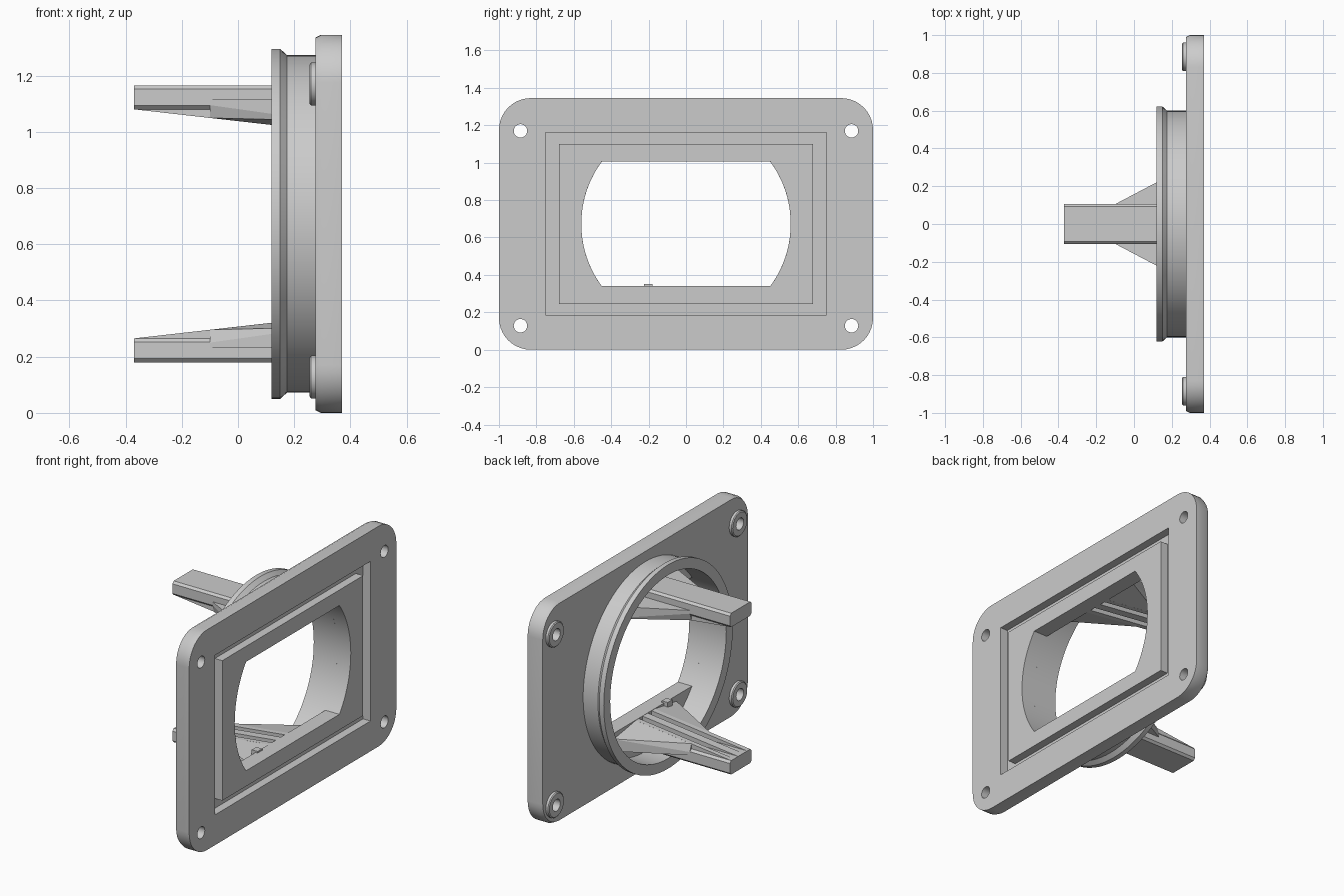
import bpy, bmesh
from math import cos, sin, pi, sqrt, asin

if "Cube" in bpy.data.objects:
    bpy.data.objects.remove(bpy.data.objects["Cube"])

CZ = 0.6725  # height of the tube axis


def finish(name, bm, smooth=False):
    bmesh.ops.recalc_face_normals(bm, faces=bm.faces[:])
    me = bpy.data.meshes.new(name)
    bm.to_mesh(me)
    bm.free()
    ob = bpy.data.objects.new(name, me)
    bpy.context.collection.objects.link(ob)
    if smooth:
        shade(ob)
    return ob


def shade(ob):
    bpy.ops.object.select_all(action='DESELECT')
    ob.select_set(True)
    bpy.context.view_layer.objects.active = ob
    bpy.ops.object.shade_smooth_by_angle(angle=0.5)


def loft(name, sections, smooth=False):
    """Solid through (x, [(y, z), ...]) sections with capped ends."""
    bm = bmesh.new()
    rings = [[bm.verts.new((x, y, z)) for y, z in pts] for x, pts in sections]
    n = len(rings[0])
    for a, b in zip(rings, rings[1:]):
        for i in range(n):
            j = (i + 1) % n
            bm.faces.new((a[i], a[j], b[j], b[i]))
    bm.faces.new(rings[0])
    bm.faces.new(rings[-1])
    return finish(name, bm, smooth)


def lathe(name, profile, cy, cz, n):
    """Closed (x, radius) profile turned around an axis along x."""
    bm = bmesh.new()
    rings = [[bm.verts.new((x, cy + r * cos(2 * pi * i / n), cz + r * sin(2 * pi * i / n)))
              for i in range(n)] for x, r in profile]
    for k in range(len(rings)):
        a, b = rings[k], rings[(k + 1) % len(rings)]
        for i in range(n):
            j = (i + 1) % n
            bm.faces.new((a[i], a[j], b[j], b[i]))
    return finish(name, bm, True)


def hull(name, pts):
    bm = bmesh.new()
    for p in pts:
        bm.verts.new(p)
    bmesh.ops.convex_hull(bm, input=bm.verts[:])
    bmesh.ops.dissolve_limit(bm, angle_limit=0.01, verts=bm.verts[:], edges=bm.edges[:])
    return finish(name, bm)


def boolean(ob, other, op):
    m = ob.modifiers.new("cut", 'BOOLEAN')
    m.operation, m.object, m.solver = op, other, 'EXACT'
    bpy.context.view_layer.objects.active = ob
    bpy.ops.object.modifier_apply(modifier=m.name)
    bpy.data.objects.remove(other)


def rounded(hy, hz, r, n=10):
    pts = []
    for q, (sy, sz) in enumerate([(1, 1), (-1, 1), (-1, -1), (1, -1)]):
        for i in range(n + 1):
            a = (q + i / n) * pi / 2
            pts.append((sy * (hy - r) + r * cos(a), CZ + sz * (hz - r) + r * sin(a)))
    return pts


def rect(hy, z0, z1):
    return [(-hy, z0), (hy, z0), (hy, z1), (-hy, z1)]


def circle(cy, cz, r, n):
    return [(cy + r * cos(2 * pi * i / n), cz + r * sin(2 * pi * i / n)) for i in range(n)]


# Mounting plate with chamfered back edge
edge = rounded(1, CZ, 0.17)
plate = loft("mounting_plate", [(0.275, rounded(0.99, CZ - 0.01, 0.16)), (0.295, edge), (0.37, edge)])

# Rectangular seal groove in the outer face
boolean(plate, loft("c", [(0.32, rect(0.75, 0.185, 1.16)), (0.5, rect(0.75, 0.185, 1.16))]), 'DIFFERENCE')
boolean(plate, loft("c", [(0.30, rect(0.68, 0.245, 1.1)), (0.37, rect(0.68, 0.245, 1.1))]), 'UNION')

# Window: a circle with flat top and bottom
R, H = 0.56, 0.3325
a0 = asin(H / R)
arc = [-a0 + 2 * a0 * i / 24 for i in range(25)]
window = [(R * cos(a), CZ + R * sin(a)) for a in arc] + [(-R * cos(a), CZ - R * sin(a)) for a in arc]
boolean(plate, loft("c", [(0.1, window), (0.6, window)]), 'DIFFERENCE')

# Corner screw holes and bosses
for y in (-0.885, 0.885):
    for z in (0.128, 1.17):
        hole = circle(y, z, 0.036, 24)
        boolean(plate, loft("c", [(0.1, hole), (0.6, hole)]), 'DIFFERENCE')
        lathe("screw_boss", [(0.28, 0.036), (0.255, 0.036), (0.255, 0.07), (0.26, 0.076), (0.28, 0.076)], y, z, 24)
shade(plate)

# Round tube with a flanged rim
lathe("tube", [(0.28, R), (0.12, R), (0.12, 0.6225), (0.15, 0.6225), (0.175, 0.6), (0.28, 0.6)], 0, CZ, 96)

# Arms: chamfered bar, tapered ribs and side gussets, mirrored top and bottom
X0, X1 = -0.37, 0.29


def top(x):
    return 0.265 + 0.075 * (x - X0) / (X1 - X0)


def part(name, pts):
    for side, flip in (("lower_", False), ("upper_", True)):
        hull(side + name, [(x, y, 2 * CZ - z if flip else z) for x, y, z in pts])


w, c, lo, hi = 0.105, 0.013, 0.18, 0.265
section = [(s * y, z) for s in (-1, 1) for y, z in
           ((w - c, lo), (w, lo + c), (w, hi - c), (w - c, hi))]
part("arm", [(x, y, z) for x in (X0, X1) for y, z in section])

for y, half in ((-0.077, 0.015), (0, 0.025), (0.077, 0.015)):
    part("arm_rib", [(x, y + s * half, z) for s in (-1, 1)
                     for x, z in ((X0, 0.255), (X1, 0.255), (X0, hi), (X1, top(X1)))])

for s in (-1, 1):
    part("arm_gusset", [(-0.1, s * 0.09, 0.23), (-0.1, s * 0.09, top(-0.1)), (-0.1, s * w, 0.23),
                        (-0.1, s * w, 0.25), (X1, s * 0.09, 0.23), (X1, s * 0.09, top(X1)),
                        (X1, s * 0.31, 0.23), (X1, s * 0.31, 0.305)])

# Small locating tab on the window sill
hull("locating_tab", [(x, y, z) for x in (0.25, 0.29) for y in (-0.225, -0.18) for z in (0.29, 0.35)])
